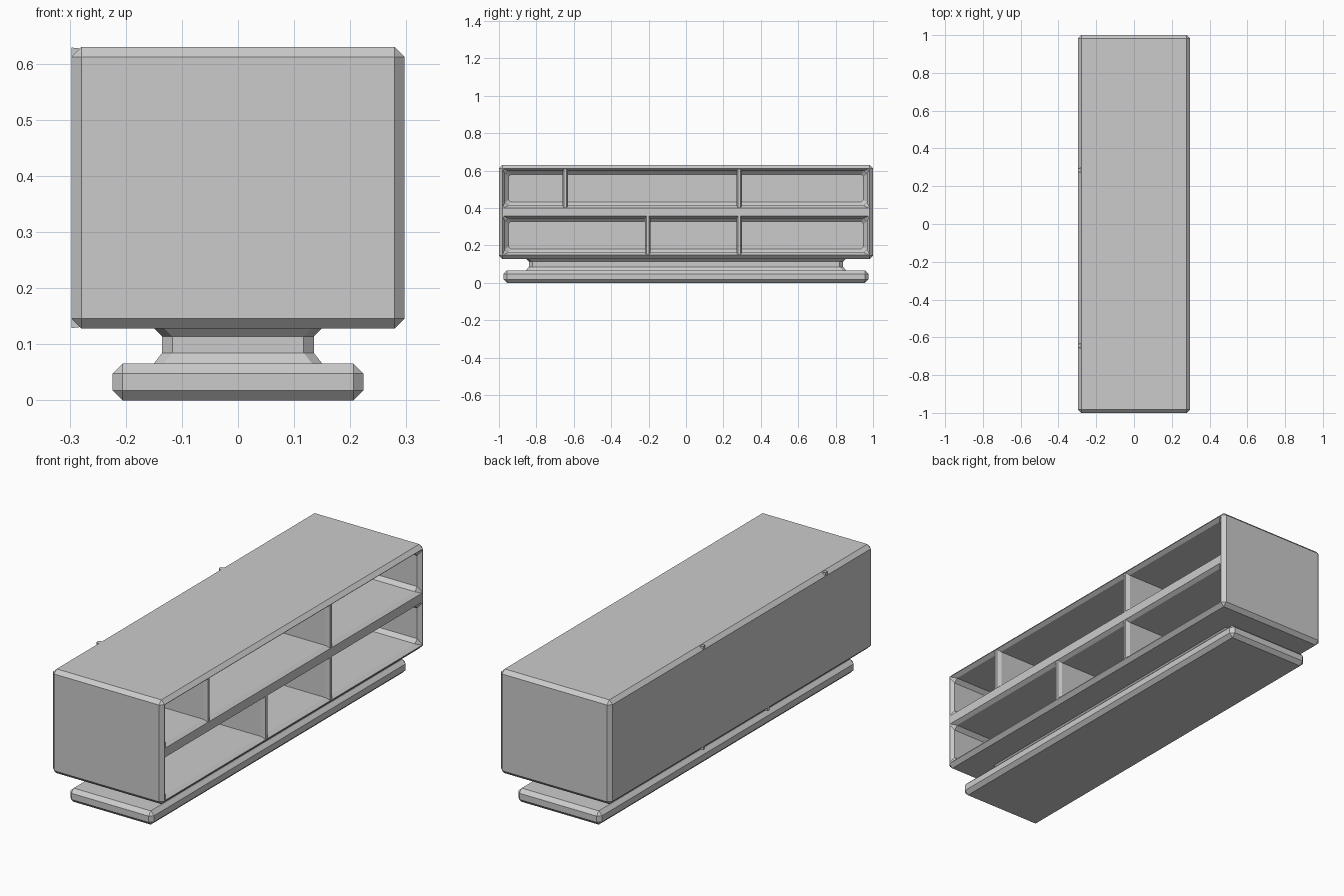
import bpy, bmesh

if "Cube" in bpy.data.objects:
    bpy.data.objects.remove(bpy.data.objects["Cube"])

AXES = {'X': lambda p, u, v: (p, u, v), 'Z': lambda p, u, v: (u, v, p)}


def ring(u0, u1, v0, v1, c):
    """Rectangle, with corners cut by c when c > 0."""
    if c == 0:
        return [(u0, v0), (u1, v0), (u1, v1), (u0, v1)]
    return [(u0 + c, v0), (u1 - c, v0), (u1, v0 + c), (u1, v1 - c),
            (u1 - c, v1), (u0 + c, v1), (u0, v1 - c), (u0, v0 + c)]


def loft(name, axis, sections):
    """Capped loft through (position, u0, u1, v0, v1, corner) sections."""
    bm = bmesh.new()
    rows = [[bm.verts.new(AXES[axis](s[0], u, v)) for u, v in ring(*s[1:])]
            for s in sections]
    n = len(rows[0])
    for a, b in zip(rows, rows[1:]):
        for i in range(n):
            j = (i + 1) % n
            bm.faces.new((a[i], a[j], b[j], b[i]))
    bm.faces.new(rows[0][::-1])
    bm.faces.new(rows[-1])
    bmesh.ops.recalc_face_normals(bm, faces=bm.faces)
    return finish(name, bm)


def chamfer_box(name, size, z, c):
    bm = bmesh.new()
    bmesh.ops.create_cube(bm, size=1)
    bmesh.ops.scale(bm, vec=size, verts=bm.verts)
    bmesh.ops.translate(bm, vec=(0, 0, z), verts=bm.verts)
    bmesh.ops.bevel(bm, geom=bm.edges[:], offset=c, offset_type='OFFSET',
                    segments=1, profile=0.5, affect='EDGES')
    return finish(name, bm)


def finish(name, bm):
    me = bpy.data.meshes.new(name)
    bm.to_mesh(me)
    bm.free()
    ob = bpy.data.objects.new(name, me)
    bpy.context.collection.objects.link(ob)
    return ob


# Cabinet body with two long compartments open on the +x side
body = chamfer_box("cabinet_body", (0.594, 2.0, 0.502), 0.379, 0.018)
for label, z0, z1 in (("lower", 0.15, 0.357), ("upper", 0.401, 0.61)):
    def sec(x, y, d, c):
        return (x, -y, y, z0 + d, z1 - d, c)
    cutter = loft(label + "_cutter", 'X', [
        sec(0.33, 0.98, 0, 0.004), sec(0.296, 0.98, 0, 0.004),
        sec(0.278, 0.967, 0.012, 0.018), sec(-0.25, 0.967, 0.012, 0.018),
        sec(-0.268, 0.949, 0.03, 0.012)])
    cutter.hide_render = True
    mod = body.modifiers.new(label + "_compartment", 'BOOLEAN')
    mod.operation = 'DIFFERENCE'
    mod.solver = 'EXACT'
    mod.object = cutter
    bpy.context.view_layer.objects.active = body
    bpy.ops.object.modifier_apply(modifier=mod.name)
    bpy.data.objects.remove(cutter)

# Upright dividers, square at the back and chamfered at the front
for name, y, z0, z1, b0, b1 in (
        ("lower_divider_1", -0.205, 0.134, 0.375, 0.129, 0.375),
        ("lower_divider_2", 0.285, 0.134, 0.375, 0.129, 0.375),
        ("upper_divider_1", -0.645, 0.385, 0.626, 0.385, 0.629),
        ("upper_divider_2", 0.285, 0.385, 0.626, 0.385, 0.629)):
    w, f = 0.015, 0.007
    loft(name, 'X', [(-0.2965, y - f, y + f, b0, b1, 0),
                     (-0.279, y - w, y + w, b0 + 0.002, b1 - 0.002, 0),
                     (0.277, y - w, y + w, z0, z1, 0),
                     (0.2955, y - f, y + f, z0 + 0.018, z1 - 0.018, 0)])

# Narrow neck, flared where it meets the body and the plinth
loft("neck", 'Z', [(z, -x, x, -y, y, 0.018) for z, x, y in (
    (0.062, 0.153, 0.86), (0.085, 0.135, 0.84),
    (0.114, 0.135, 0.84), (0.134, 0.155, 0.86))])

# Plinth on the floor
chamfer_box("plinth", (0.447, 1.95, 0.066), 0.033, 0.018)
